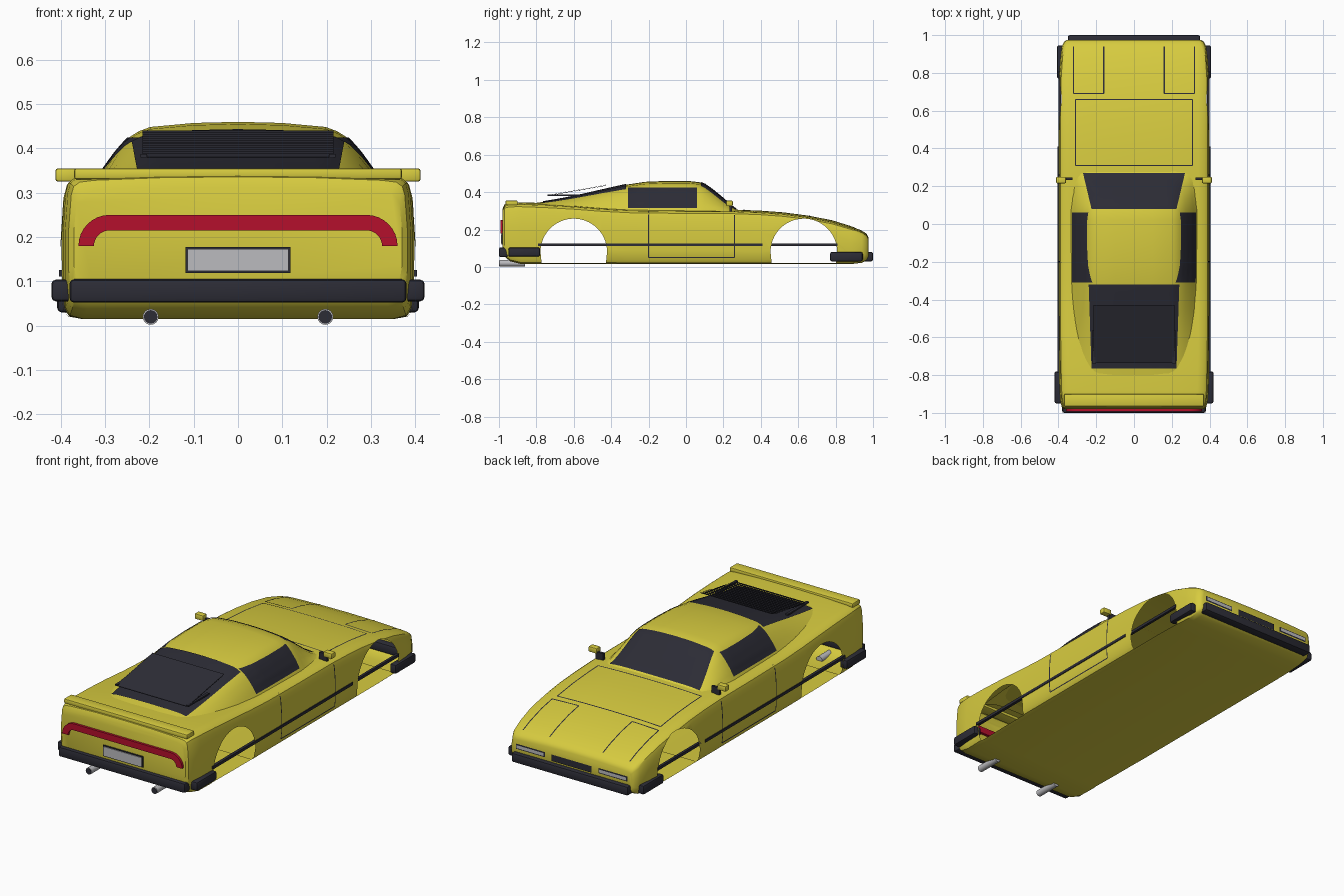
import bpy, bmesh, math
from mathutils import Vector
from mathutils.bvhtree import BVHTree

old = bpy.data.objects.get("Cube")
if old:
    bpy.data.objects.remove(old)


def material(name, r, g, b):
    m = bpy.data.materials.new(name)
    m.use_nodes = True
    m.diffuse_color = (r, g, b, 1)
    m.node_tree.nodes["Principled BSDF"].inputs["Base Color"].default_value = (r, g, b, 1)
    return m


yellow = material("yellow_paint", .68, .6, .05)
black = material("black_trim", .025, .025, .036)
red = material("red_lens", .46, .005, .025)
grey = material("light_grey", .5, .5, .52)


def finish(name, bm, mat, smooth=True):
    mesh = bpy.data.meshes.new(name)
    bmesh.ops.recalc_face_normals(bm, faces=bm.faces)
    bm.to_mesh(mesh)
    bm.free()
    obj = bpy.data.objects.new(name, mesh)
    bpy.context.collection.objects.link(obj)
    mesh.materials.append(mat)
    if smooth:
        smooth_shade(obj)
    return obj


def smooth_shade(obj):
    bpy.ops.object.select_all(action='DESELECT')
    obj.select_set(True)
    bpy.context.view_layer.objects.active = obj
    bpy.ops.object.shade_smooth_by_angle(angle=math.radians(35))


def loft(name, rings, mat, closed):
    bm = bmesh.new()
    loops = [[bm.verts.new(p) for p in ring] for ring in rings]
    n = len(loops[0])
    for a, b in zip(loops, loops[1:]):
        for i in range(n if closed else n - 1):
            j = (i + 1) % n
            bm.faces.new((a[i], a[j], b[j], b[i]))
    if closed:
        bm.faces.new(loops[0])
        bm.faces.new(loops[-1])
    return finish(name, bm, mat)


def box(name, x, y, z, mat, bevel=.006):
    bm = bmesh.new()
    bmesh.ops.create_cube(bm, size=1)
    for v in bm.verts:
        v.co = [(a + b) / 2 + c * (b - a) for (a, b), c in zip((x, y, z), v.co)]
    if bevel:
        bmesh.ops.bevel(bm, geom=bm.edges[:], offset=bevel, segments=2, affect='EDGES', profile=.5)
    return finish(name, bm, mat)


def pair(name, x, y, z, mat, bevel=.006):
    box("left_" + name, x, y, z, mat, bevel)
    box("right_" + name, (-x[1], -x[0]), y, z, mat, bevel)


def prism(name, points, axis, lo, hi, mat):
    # extrude a 2D outline along x or y
    def place(d):
        return [(d, a, b) if axis == 'x' else (a, d, b) for a, b in points]
    return loft(name, [place(lo), place(hi)], mat, True)


# Lower body shell: y, half width, bottom, top
stations = [(-.98, .37, .08, .305), (-.97, .382, .055, .328), (-.94, .39, .03, .337),
            (-.88, .395, .015, .338), (-.75, .398, .015, .333), (-.6, .4, .015, .324),
            (-.45, .4, .015, .312), (-.3, .4, .015, .304), (0, .4, .015, .3),
            (.25, .4, .015, .299), (.4, .4, .015, .293), (.52, .4, .015, .284),
            (.65, .4, .015, .267), (.78, .397, .015, .242), (.88, .39, .015, .211),
            (.94, .382, .022, .186), (.965, .37, .035, .17), (.975, .355, .05, .152)]
rings = []
for y, w, b, t in stations:
    h = t - b
    half = [(.88, 0), (.96, .025), (.985, .08), (1, .25), (1, .6), (.985, .88), (.97, .95), (.935, .985), (.85, 1)]
    side = [(w * u, b + h * v) for u, v in half]
    crown = .006
    ring = side + [(w * .45, t + crown), (0, t + crown * 1.3), (-w * .45, t + crown)]
    ring += [(-x, z) for x, z in reversed(side)]
    rings.append([(x, y, z) for x, z in ring])
body = loft("body", rings, yellow, True)

# Wheel openings, cut through the side skins only
radius, hub = .178, .08
centres = (-.6, .63)
for cy in centres:
    arc = [(cy + radius * math.cos(a), hub + radius * math.sin(a))
           for a in [math.pi * i / 40 for i in range(41)]]
    outline = [(cy + .172, .022)] + arc + [(cy - .172, .022)]
    cutter = prism("wheel_cutter", outline, 'x', -.6, .6, yellow)
    mod = body.modifiers.new("opening", 'BOOLEAN')
    mod.operation, mod.solver, mod.object = 'DIFFERENCE', 'EXACT', cutter
    bpy.context.view_layer.objects.active = body
    bpy.ops.object.modifier_apply(modifier=mod.name)
    bpy.data.objects.remove(cutter)

bm = bmesh.new()
bm.from_mesh(body.data)


def is_tunnel(f):
    for cy in centres:
        if abs(f.normal.x) < .05 and max(abs(v.co.x) for v in f.verts) < .41:
            if all(abs(math.hypot(v.co.y - cy, v.co.z - hub) - radius) < .002 for v in f.verts):
                return True
            if all(abs(abs(v.co.y - cy) - .175) < .005 and v.co.z < hub + .002 for v in f.verts):
                return True
    return False


bmesh.ops.delete(bm, geom=[f for f in bm.faces if is_tunnel(f)], context='FACES')
bm.to_mesh(body.data)
bm.free()
smooth_shade(body)

# Cabin: y, half width, roof height
cabin_stations = [(.28, .3, .302), (.25, .308, .322), (.2, .315, .366), (.14, .322, .415),
                  (.1, .326, .443), (.07, .33, .453), (.02, .33, .459), (-.1, .33, .46),
                  (-.22, .33, .455), (-.33, .33, .438), (-.45, .328, .411), (-.55, .325, .388),
                  (-.65, .32, .367), (-.75, .31, .35), (-.85, .3, .335)]
curve = [(1.02, 0), (.96, .2), (.92, .35), (.83, .6), (.75, .78), (.68, .87), (.6, .93), (.3, .985)]
rings = []
for y, w, t in cabin_stations:
    side = [(w * u, .295 + (t - .295) * v) for u, v in curve]
    ring = side + [(0, t)] + [(-x, z) for x, z in reversed(side)]
    rings.append([(x, y, z) for x, z in ring])
cabin = loft("cabin", rings, yellow, False)

skin = bmesh.new()
skin.from_mesh(body.data)
skin.from_mesh(cabin.data)
tree = BVHTree.FromBMesh(skin)
skin.free()


def drape(name, quad, axis, sign, mat, nu=1, nv=12, lift=.004):
    # lay a thin four-cornered sheet on the bodywork along one axis
    k = 'xyz'.index(axis)
    bm = bmesh.new()
    q = [Vector(p) for p in quad]
    grid = []
    for i in range(nu + 1):
        row = []
        for j in range(nv + 1):
            a = q[0].lerp(q[1], j / nv).lerp(q[3].lerp(q[2], j / nv), i / nu)
            p = list(a)
            p.insert(k, 2 * sign)
            d = Vector((0, 0, 0))
            d[k] = -sign
            hit = tree.ray_cast(Vector(p), d)[0]
            row.append(bm.verts.new(hit - d * lift) if hit else None)
        grid.append(row)
    for a, b in zip(grid, grid[1:]):
        for j in range(nv):
            f = (a[j], a[j + 1], b[j + 1], b[j])
            if all(f):
                bm.faces.new(f)
    return finish(name, bm, mat)


def seam(name, p, q, axis='z', sign=1):
    p, q = Vector(p), Vector(q)
    d = (q - p).normalized() * .003
    n = Vector((-d.y, d.x))
    drape(name, (p + n, q + n, q - n, p - n), axis, sign, black, lift=.002)


# Glass
drape("windscreen", [(-.27, .27), (.27, .27), (.225, .08), (-.225, .08)], 'z', 1, black, 16, 24)
drape("rear_window", [(-.24, -.32), (.24, -.32), (.225, -.765), (-.225, -.765)], 'z', 1, black, 20, 24)
for s, side in ((1, "left"), (-1, "right")):
    drape(side + "_side_window", [(-.31, .315), (.06, .315), (.06, .425), (-.31, .425)], 'x', s, black, 12, 24)
    # Panel seams and pop-up lamp covers
    seam(side + "_bonnet_seam", (s * .31, .31), (s * .31, .66))
    for x in (.16, .32):
        seam(side + "_lamp_cover_seam", (s * x, .69), (s * x, .94))
    seam(side + "_lamp_cover_rear_seam", (s * .16, .69), (s * .32, .69))
    for y in (-.2, .26):
        seam(side + "_door_seam", (y, .05), (y, .295), 'x', s)
    seam(side + "_door_bottom_seam", (-.2, .05), (.26, .05), 'x', s)
    # Nose lamps
    x0, x1 = s * .16, s * .335
    drape(side + "_lamp_frame", [(x0, .098), (x1, .098), (x1, .126), (x0, .126)], 'y', 1, black, 2, 8)
    x0, x1 = s * .167, s * .328
    drape(side + "_lamp", [(x0, .104), (x1, .104), (x1, .12), (x0, .12)], 'y', 1, grey, 2, 8, .007)
for y in (.31, .66):
    seam("bonnet_cross_seam", (-.31, y), (.31, y))
drape("nose_grille", [(-.12, .09), (.12, .09), (.12, .125), (-.12, .125)], 'y', 1, black, 2, 8, .006)

# Rear window louvres
for i in range(13):
    t = i / 12
    y, z = -.725 + t * .285, .382 + t * .05
    slat = [(y - .012, z - .004), (y + .012, z + .005), (y + .012, z + .008), (y - .012, z - .001)]
    prism("louvre_slat", slat, 'x', -.215, .215, black)
pair("louvre_rail", (.205, .22), (-.74, -.56), (.38, .388), black, 0)

# Side rubbing strips running across the wheel openings
pair("rear_side_strip", (.388, .404), (-.79, .41), (.111, .126), black, 0)
pair("front_side_strip", (.386, .4), (.44, .81), (.111, .126), black, 0)

# Bumpers
box("rear_bumper", (-.38, .38), (-1, -.95), (.052, .105), black, .01)
pair("rear_bumper_end", (.375, .421), (-.95, -.78), (.055, .104), black, .01)
box("front_bumper", (-.35, .35), (.94, 1), (.03, .08), black, .01)
pair("front_bumper_end", (.37, .408), (.77, .945), (.03, .08), black, .01)

# Tail lamp: arched band
turns = [math.pi / 2 * i / 8 for i in range(9)]


def arch(r):
    right = [(.29 + r * math.cos(a), .18 + r * math.sin(a)) for a in turns]
    return right + [(-x, z) for x, z in reversed(right)]


prism("tail_lamp", arch(.07) + arch(.035)[::-1], 'y', -.993, -.965, red)
box("plate_frame", (-.119, .119), (-.986, -.97), (.119, .178), black, 0)
box("rear_plate", (-.114, .114), (-.99, -.97), (.124, .173), grey, 0)

# Spoiler, mirrors and exhausts
box("rear_spoiler", (-.37, .37), (-.965, -.9), (.33, .355), yellow)
pair("mirror", (.36, .412), (.215, .25), (.325, .355), yellow)
pair("mirror_stem", (.325, .372), (.232, .246), (.297, .336), black, 0)
pipe = [(.018 * math.cos(math.tau * i / 16), .02 + .018 * math.sin(math.tau * i / 16)) for i in range(16)]
for s, side in ((1, "left"), (-1, "right")):
    prism(side + "_exhaust", [(x + s * .197, z) for x, z in pipe], 'y', -.998, -.86, grey)
    prism(side + "_exhaust_mouth", [(x * .85 + s * .197, .02 + (z - .02) * .85) for x, z in pipe], 'y', -1, -.99, black)
